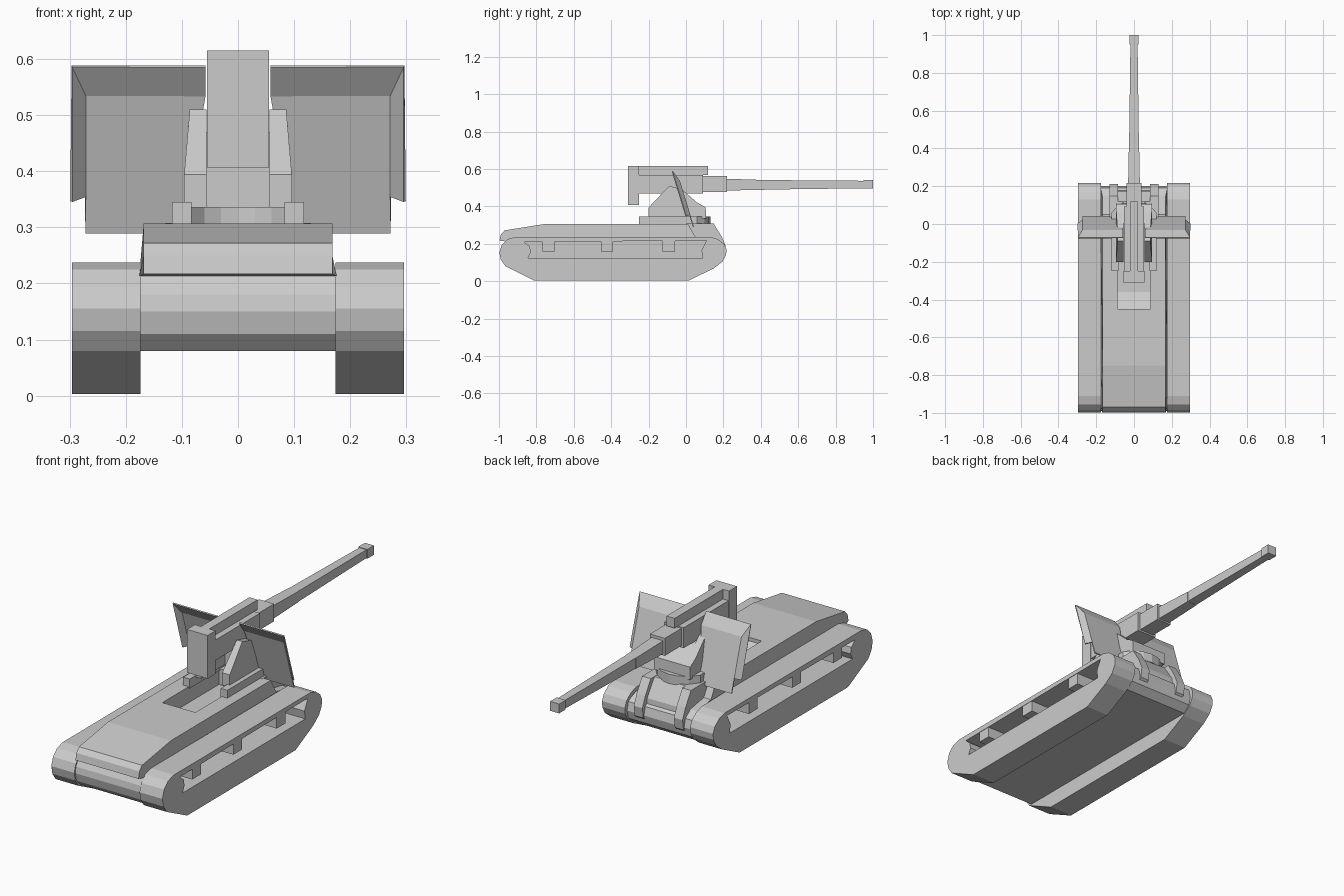
import bpy, bmesh, math
from mathutils import Vector

if "Cube" in bpy.data.objects:
    bpy.data.objects.remove(bpy.data.objects["Cube"])


def make(name, bm):
    bmesh.ops.recalc_face_normals(bm, faces=bm.faces[:])
    me = bpy.data.meshes.new(name)
    bm.to_mesh(me)
    bm.free()
    ob = bpy.data.objects.new(name, me)
    bpy.context.collection.objects.link(ob)
    return ob


def extrude(bm, pts, offset):
    face = bm.faces.new([bm.verts.new(p) for p in pts])
    ext = bmesh.ops.extrude_face_region(bm, geom=[face], use_keep_orig=True)
    vs = [g for g in ext["geom"] if isinstance(g, bmesh.types.BMVert)]
    bmesh.ops.translate(bm, verts=vs, vec=offset)


def side_prism(name, profile, x0, x1, mirror=False):
    """Extrude a (y, z) profile across x, optionally on both sides."""
    bm = bmesh.new()
    for s in ((1, -1) if mirror else (1,)):
        extrude(bm, [(s * x0, y, z) for y, z in profile], (s * (x1 - x0), 0, 0))
    return make(name, bm)


def rect(y0, y1, z0, z1):
    return [(y0, z0), (y1, z0), (y1, z1), (y0, z1)]


def cut(ob, cutter):
    m = ob.modifiers.new("cut", "BOOLEAN")
    m.operation, m.solver, m.object = "DIFFERENCE", "EXACT", cutter
    cutter.hide_render = True
    cutter.display_type = "WIRE"
    cutter.hide_set(True)


def taper(name, y0, y1, a, b, za, zb):
    """Square gun tube section with half width a at y0 and b at y1."""
    bm = bmesh.new()
    rings = []
    for y, r, (z0, z1) in ((y0, a, za), (y1, b, zb)):
        rings.append([bm.verts.new(p) for p in
                      ((-r, y, z0), (r, y, z0), (r, y, z1), (-r, y, z1))])
    bm.faces.new(rings[0])
    bm.faces.new(rings[1])
    for i in range(4):
        j = (i + 1) % 4
        bm.faces.new((rings[0][i], rings[0][j], rings[1][j], rings[1][i]))
    return make(name, bm)


# tracks with open side windows
track = [(-0.81, 0.003), (0.015, 0.003), (0.15, 0.07), (0.195, 0.105), (0.214, 0.14),
         (0.217, 0.17), (0.203, 0.2), (0.17, 0.225), (0.13, 0.237), (-0.91, 0.237),
         (-0.955, 0.225), (-0.985, 0.195), (-0.998, 0.155), (-0.99, 0.115), (-0.965, 0.08)]
tracks = side_prism("tracks", track, 0.174, 0.296, True)
window = [(-0.845, 0.125), (0.09, 0.125), (0.083, 0.165), (0.11, 0.217), (-0.865, 0.21),
          (-0.835, 0.185), (-0.83, 0.155)]
cut(tracks, side_prism("window_cutter", window, 0.179, 0.4, True))

# return roller brackets hanging in the windows
for i, y in enumerate((-0.735, -0.422, -0.092)):
    side_prism(f"roller_bracket_{i + 1}", rect(y - 0.033, y + 0.033, 0.16, 0.222),
               0.175, 0.294, True)

# hull: deck over a rounded lower body
hull = [(-0.95, 0.08), (0.155, 0.08), (0.19, 0.11), (0.2, 0.15), (0.19, 0.19),
        (0.15, 0.22), (0.05, 0.237), (0.01, 0.307), (-0.75, 0.307), (-0.97, 0.272),
        (-0.99, 0.25), (-0.997, 0.217), (-0.965, 0.213), (-0.985, 0.18), (-0.99, 0.15),
        (-0.98, 0.11)]
body = side_prism("hull", hull, -0.176, 0.176)
for v in body.data.vertices:
    if v.co.z > 0.215:
        v.co.x = math.copysign(0.168, v.co.x)
well = [(-0.45, 0.308), (-0.45, 0.29), (-0.36, 0.23), (-0.02, 0.23), (-0.02, 0.35), (-0.45, 0.35)]
cut(body, side_prism("deck_well_cutter", well, -0.088, 0.088))

# nose plate and mounting ribs
side_prism("nose_plate", [(-0.01, 0.2), (-0.01, 0.307), (0.12, 0.307), (0.175, 0.225),
                          (0.18, 0.17), (0.15, 0.12)], -0.1, 0.1)
side_prism("nose_rib", [(0.0, 0.2), (0.0, 0.308), (0.148, 0.308), (0.19, 0.24),
                        (0.212, 0.19), (0.205, 0.14), (0.17, 0.11)], 0.084, 0.13, True)

# U-shaped base rail: straight legs joined by a front arc
bm = bmesh.new()
outer = [(0.118, -0.25), (0.118, 0.06), (0.085, 0.1), (0.045, 0.122), (0, 0.13)]
inner = [(0.083, -0.25), (0.083, 0.04), (0.06, 0.065), (0.03, 0.08), (0, 0.085)]
loop = outer + [(-x, y) for x, y in outer[-2::-1]]
loop += [(-x, y) for x, y in inner] + inner[-2::-1]
extrude(bm, [(x, y, 0.3) for x, y in loop], (0, 0, 0.045))
make("base_rail", bm)

# pedestal cheeks, tapering inwards, with a front saddle
cheek = [(-0.2, 0.335), (0.108, 0.335), (0.105, 0.395), (0.06, 0.42), (0.02, 0.455),
         (-0.02, 0.49), (-0.09, 0.51), (-0.2, 0.394)]
cheeks = side_prism("pedestal_cheeks", cheek, 0.056, 0.096, True)
for v in cheeks.data.vertices:
    if v.co.z > 0.4 and abs(v.co.x) > 0.08:
        v.co.x -= math.copysign(0.01 * (v.co.z - 0.395) / 0.115, v.co.x)
saddle = [(-0.02, 0.335), (0.108, 0.335), (0.105, 0.395), (0.06, 0.42), (0.02, 0.455), (-0.02, 0.47)]
side_prism("pedestal_saddle", saddle, -0.06, 0.06)

# gun shield: sloped panel, side flare and top flange per side
bm = bmesh.new()
for s in (1, -1):
    p = {k: bm.verts.new((s * x, y, z)) for k, (x, y, z) in {
        "in_low": (0.1, 0.04, 0.29), "out_low": (0.272, 0.04, 0.29),
        "out_mid": (0.272, 0.02, 0.355), "out_top": (0.272, -0.035, 0.535),
        "in_top": (0.058, -0.035, 0.535), "flange_in": (0.058, -0.073, 0.587),
        "flange_out": (0.296, -0.073, 0.587), "flare_low": (0.297, 0.0, 0.346)}.items()}
    for f in (("in_low", "out_low", "out_mid", "out_top", "in_top"),
              ("in_top", "out_top", "flange_out", "flange_in"),
              ("out_mid", "flare_low", "flange_out", "out_top")):
        bm.faces.new([p[k] for k in f])
shield = make("gun_shield", bm)
m = shield.modifiers.new("thickness", "SOLIDIFY")
m.thickness, m.offset = 0.006, 0

# gun
side_prism("breech", rect(-0.31, -0.25, 0.407, 0.615), -0.055, 0.055)
side_prism("cradle", rect(-0.25, 0.092, 0.47, 0.568), -0.052, 0.052)
side_prism("recuperator", rect(-0.25, 0.118, 0.568, 0.615), -0.022, 0.022)
side_prism("barrel_sleeve", rect(0.092, 0.218, 0.478, 0.562), -0.04, 0.04)
taper("barrel_rear", 0.218, 0.42, 0.031, 0.027, (0.485, 0.548), (0.489, 0.541))
taper("barrel_front", 0.42, 0.95, 0.026, 0.019, (0.49, 0.541), (0.497, 0.537))
side_prism("muzzle", rect(0.95, 1.0, 0.495, 0.54), -0.024, 0.024)
